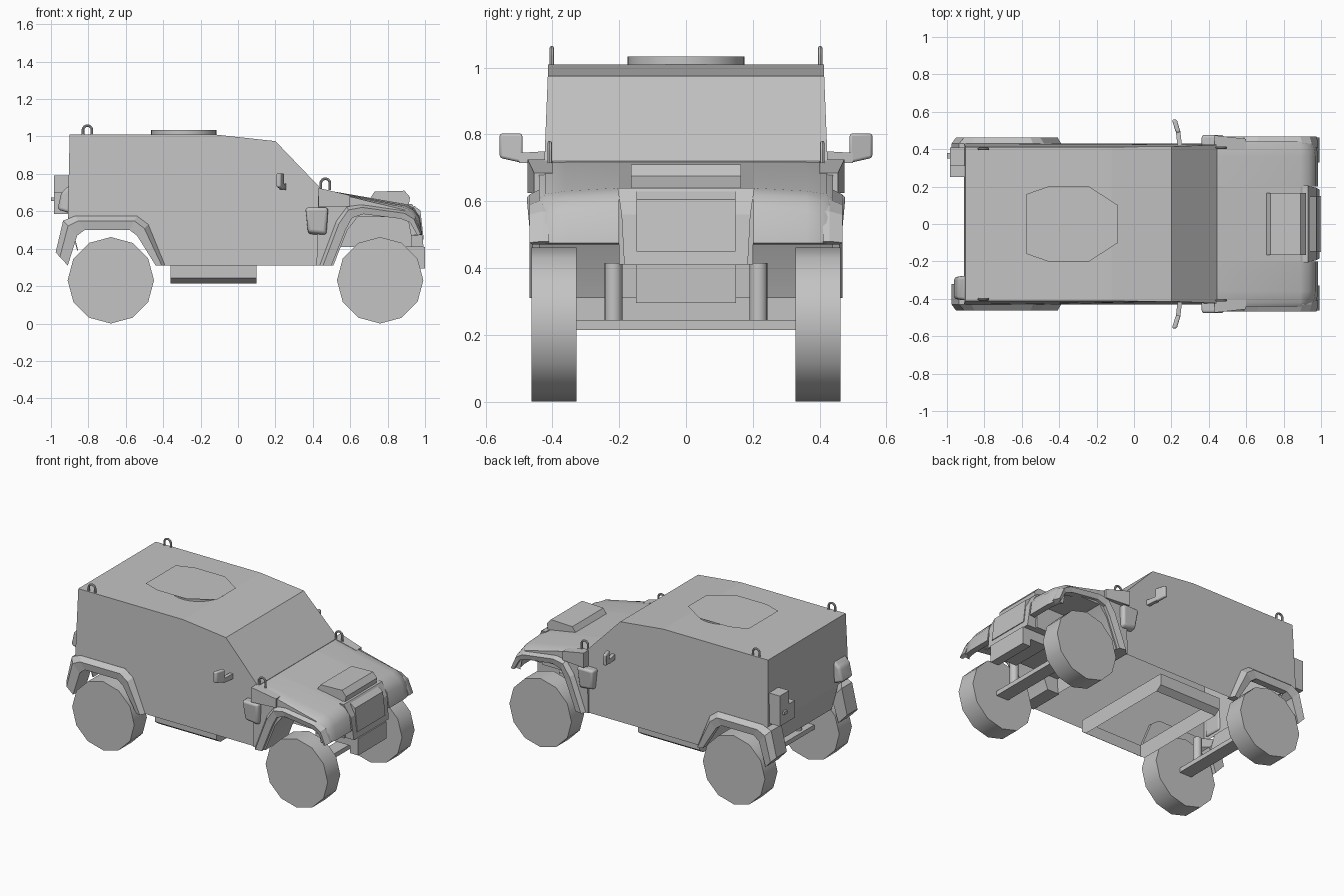
import bpy, bmesh, math
from mathutils import Matrix

cube = bpy.data.objects.get("Cube")
if cube:
    bpy.data.objects.remove(cube, do_unlink=True)

paint = bpy.data.materials.new("matte_grey")
paint.use_nodes = True
GREY = (0.55, 0.55, 0.55, 1)
paint.diffuse_color = GREY
paint.node_tree.nodes["Principled BSDF"].inputs["Base Color"].default_value = GREY


def finish(name, bm, mirror=False, bevel=0, smooth=False):
    """Turn a bmesh into a painted object, optionally mirrored across y."""
    bmesh.ops.recalc_face_normals(bm, faces=bm.faces)
    mesh = bpy.data.meshes.new(name)
    bm.to_mesh(mesh)
    bm.free()
    mesh.materials.append(paint)
    obj = bpy.data.objects.new(name, mesh)
    bpy.context.collection.objects.link(obj)
    if bevel:
        mod = obj.modifiers.new("Bevel", 'BEVEL')
        mod.width, mod.segments = bevel, 3
    if mirror:
        mod = obj.modifiers.new("Mirror", 'MIRROR')
        mod.use_axis = (False, True, False)
    if smooth or bevel:
        bpy.ops.object.select_all(action='DESELECT')
        obj.select_set(True)
        bpy.context.view_layer.objects.active = obj
        bpy.ops.object.shade_smooth_by_angle(angle=math.radians(40))
    return obj


def loft(name, rings, caps=True, skip=(), **opts):
    """Join equal-length rings of points; skip leaves chosen strips open."""
    bm = bmesh.new()
    rows = [[bm.verts.new(p) for p in ring] for ring in rings]
    n = len(rows[0])
    if caps:
        bm.faces.new(rows[0])
        bm.faces.new(rows[-1])
    for a, b in zip(rows, rows[1:]):
        for i in range(n):
            if i not in skip:
                j = (i + 1) % n
                bm.faces.new((a[i], a[j], b[j], b[i]))
    return finish(name, bm, **opts)


def prism(name, profile, y0, y1, **opts):
    return loft(name, [[(x, y, z) for x, z in profile] for y in (y0, y1)], **opts)


def box(name, x, y, z, **opts):
    corners = [(x[0], z[0]), (x[1], z[0]), (x[1], z[1]), (x[0], z[1])]
    return prism(name, corners, y[0], y[1], **opts)


def cylinder(name, centre, radius, depth, sides, axis, **opts):
    bm = bmesh.new()
    turn = Matrix.Rotation(math.pi / 2, 4, 'X') if axis == 'Y' else Matrix()
    bmesh.ops.create_cone(bm, cap_ends=True, segments=sides, radius1=radius, radius2=radius,
                          depth=depth, matrix=Matrix.Translation(centre) @ turn)
    return finish(name, bm, smooth=True, **opts)


def flare(name, edge, lip, out, flap=0, inner=.41):
    """Wheel arch band; the first few sections, the mud flap, reach further in."""
    rings = []
    for i, ((ax, az), (bx, bz)) in enumerate(zip(edge, lip)):
        mx, mz = ax + (bx - ax) * .35, az + (bz - az) * .35
        reach = .32 if i < flap else inner
        rings.append([(ax, .43, az), (mx, out, mz), (bx, out - .008, bz), (bx, reach, bz), (ax, reach, az)])
    return loft(name, rings, mirror=True)


# Armoured cabin shell, narrower at the roof and open underneath
cabin = [(-.90, 1.01), (-.12, 1.01), (.20, .975), (.445, .72), (.43, .31),
         (-.40, .31), (-.50, .53), (-.88, .53), (-.91, .57)]
half = lambda z: .43 - max(0, z - .57) * .04
loft("cabin", [[(x, s * half(z), z) for x, z in cabin] for s in (-1, 1)], skip=range(4, 8))
prism("rear_valance", [(-.91, .57), (-.86, .39), (-.855, .39), (-.90, .57)], -.32, .32)

# Bonnet and front wings, the wing tops dropping towards the front corners
prism("bonnet_centre", [(.43, .72), (.89, .64), (.93, .62), (.93, .41), (.43, .41)], -.2, .2)
wing = [(.43, .72), (.89, .64), (.935, .62), (.97, .575), (.985, .475), (.95, .47), (.91, .55),
        (.85, .57), (.64, .57), (.585, .50), (.51, .31), (.42, .31)]


def wing_section(y, drop, pull):
    ring = []
    for x, z in wing:
        along = min(1, max(0, (x - .45) / .47)) if z > .572 else 0
        ring.append((x - (pull if x > .93 else 0), y, z - drop * along))
    return ring


loft("front_wing", [wing_section(.2, 0, 0), wing_section(.36, .01, 0),
                    wing_section(.42, .02, .01), wing_section(.44, .035, .025)],
     mirror=True, smooth=True)
prism("bonnet_scoop", [(.70, .66), (.73, .705), (.89, .71), (.92, .675), (.91, .62)], -.165, .165)

# Grille and bumper
loft("grille", [[(.90, -w, z), (x, -w, z), (x, w, z), (.90, w, z)]
                for w, x, z in ((.185, .992, .41), (.193, .975, .56), (.205, .93, .64))])
prism("grille_panel", [(.94, .45), (.993, .45), (.975, .605), (.94, .63)], -.148, .148)
box("bumper", (.94, 1.0), (-.15, .15), (.295, .41))
box("bumper_mount", (.80, .95), (-.15, .15), (.345, .42))

# Wheel arch flares
flare("front_flare",
      [(.43, .31), (.52, .55), (.58, .63), (.66, .64), (.90, .605), (.95, .57), (.985, .48)],
      [(.50, .31), (.575, .50), (.61, .565), (.67, .585), (.87, .56), (.92, .54), (.96, .47)],
      .468)
flare("rear_flare",
      [(-.975, .38), (-.935, .55), (-.87, .575), (-.54, .575), (-.48, .53), (-.39, .31)],
      [(-.91, .31), (-.86, .47), (-.82, .50), (-.58, .50), (-.54, .47), (-.44, .31)],
      .462, flap=2)

# Wheels, axles and shock absorbers
for end, x in (("front", .76), ("rear", -.68)):
    cylinder(end + "_wheel", (x, .395, .231), .231, .134, 12, 'Y', mirror=True)
    box(end + "_axle", (x - .045, x + .045), (-.34, .34), (.215, .245))
    cylinder(end + "_shock", (x, .217, .328), .027, .175, 16, 'Z', mirror=True)

# Belly skirt: a hollow frame with a chamfered lower edge
loft("belly_skirt", [[(-.36, -w, z), (.10, -w, z), (.10, w, z), (-.36, w, z)]
                     for w, z in ((.33, .215), (.37, .243), (.37, .32))], caps=False)

# Roof hatch: round collar under a sheet lid
cylinder("hatch_collar", (-.29, 0, 1.02), .175, .028, 32, 'Z')
side = [(-.575, .16), (-.46, .2), (-.24, .2), (-.085, .1)]
lid = bmesh.new()
lid.faces.new([lid.verts.new((x, y, 1.035)) for x, y in
               [(x, -y) for x, y in side] + side[::-1]])
finish("hatch_lid", lid)


# Lifting eyes: a half loop standing on two short legs
def lifting_eye(name, x, y, z, radius=.024, tube=.007):
    arch = [(math.pi * i / 12, 0) for i in range(13)]
    rings = []
    for a, low in [(0, .035)] + arch + [(math.pi, .035)]:
        ring = []
        for k in range(8):
            b = math.tau * k / 8
            reach = radius + tube * math.cos(b)
            ring.append((x + reach * math.cos(a), y + tube * math.sin(b), z - low + reach * math.sin(a)))
        rings.append(ring)
    loft(name, rings, mirror=True, smooth=True)


lifting_eye("rear_lifting_eye", -.805, .402, 1.034)
lifting_eye("front_lifting_eye", .467, .408, .75)

# Mirrors: bracket arm and upright head
loft("mirror_arm", [[(x - .012, y, .715), (x + .012, y, .715), (x + .012, y, z), (x - .012, y, z)]
                    for x, y, z in ((.245, .415, .75), (.235, .50, .745))], mirror=True)
loft("mirror_head", [[(x - .012, y, z), (x + .014, y, z), (x + .014, y, .803), (x - .012, y, .803)]
                     for x, y, z in ((.235, .49, .715), (.215, .558, .73))], mirror=True, bevel=.008)

# Side intake boxes and rounded canisters beside the bonnet
loft("side_intake", [[(x, .40, .625), (x, y, .625), (x, y, z), (x, .40, z)]
                     for x, y, z in ((.43, .474, .725), (.60, .455, .685))], mirror=True)
loft("side_canister", [[(.375, .41, .475), (.475, .41, .465), (.482, .41, .62), (.36, .41, .62)],
                       [(.375, .465, .49), (.47, .465, .48), (.482, .478, .62), (.36, .478, .62)]],
     mirror=True, bevel=.015)

# Rear stowage
box("rear_locker_top", (-.985, -.90), (.31, .41), (.69, .79))
box("rear_locker_base", (-.985, -.90), (.25, .41), (.585, .70))
box("locker_latch", (-1.0, -.98), (.35, .38), (.655, .675))
loft("rear_canister", [[(-.90, -.41, .59), (-.90, -.275, .59), (-.90, -.275, .74), (-.90, -.41, .74)],
                       [(-.965, -.40, .61), (-.965, -.285, .61), (-.945, -.285, .70), (-.945, -.40, .70)]],
     bevel=.015)
